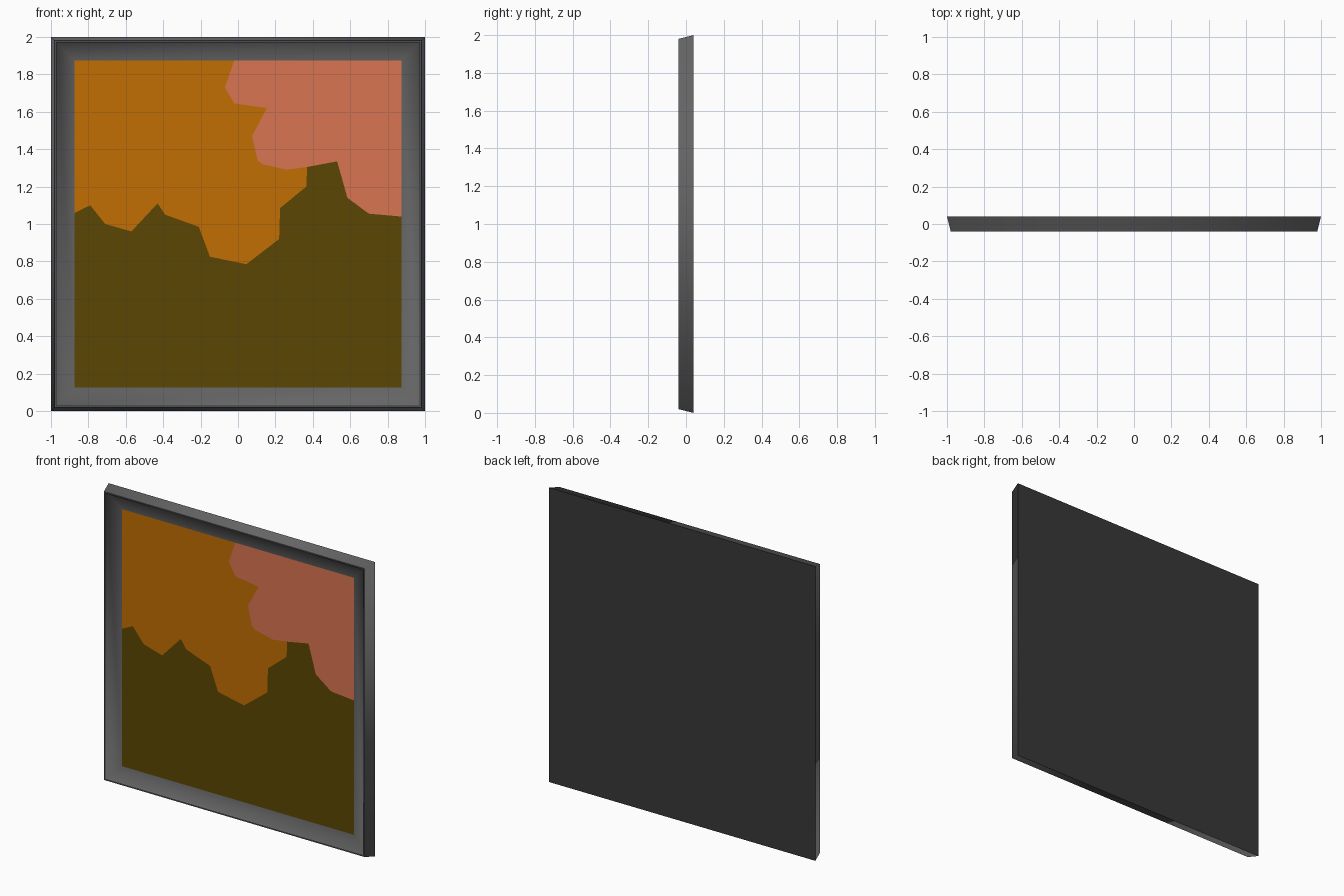
import bpy, bmesh

if "Cube" in bpy.data.objects:
    bpy.data.objects.remove(bpy.data.objects["Cube"])


def material(name, rgb):
    m = bpy.data.materials.new(name)
    m.diffuse_color = (*rgb, 1.0)
    m.use_nodes = True
    m.node_tree.nodes["Principled BSDF"].inputs["Base Color"].default_value = m.diffuse_color
    return m


def finish(bm, name, mats):
    me = bpy.data.meshes.new(name)
    bm.to_mesh(me)
    bm.free()
    for m in mats:
        me.materials.append(m)
    ob = bpy.data.objects.new(name, me)
    bpy.context.collection.objects.link(ob)
    return ob


charcoal = material("charcoal", (0.13, 0.13, 0.13))
backing = material("dark_backing", (0.04, 0.04, 0.04))
orange = material("burnt_orange", (0.54, 0.155, 0.001))
salmon = material("salmon", (0.70, 0.178, 0.084))
olive = material("dark_olive", (0.107, 0.061, 0.001))

CENTRE = 1.0     # height of the picture's middle
INNER = 0.873    # half size of the painted panel
PANEL_Y = 0.0    # depth of the painted panel

# Frame: square rings following the moulding profile (half size, depth)
profile = [(1.0, 0.04), (0.98, -0.04), (0.972, -0.04), (0.966, -0.028), (INNER, PANEL_Y)]
bm = bmesh.new()
rings = [[bm.verts.new((sx * h, y, CENTRE + sz * h))
          for sx, sz in ((-1, -1), (1, -1), (1, 1), (-1, 1))] for h, y in profile]
for a, b in zip(rings, rings[1:]):
    for i in range(4):
        j = (i + 1) % 4
        bm.faces.new((a[i], a[j], b[j], b[i])).smooth = True
# Flat back closes the frame
bm.faces.new(rings[0][::-1]).material_index = 1
# Only the mitred corners blend; the back and the lip stay crisp
for ring in (rings[0], rings[1], rings[2]):
    for i in range(4):
        bm.edges.get((ring[i], ring[(i + 1) % 4])).smooth = False
finish(bm, "frame", [charcoal, backing])

# Painting: three colour fields that share their outlines (x, z)
top, bottom = CENTRE + INNER, CENTRE - INNER
meadow_edge = [(-INNER, 1.06), (-.79, 1.10), (-.71, 1.0), (-.57, .96), (-.43, 1.11),
               (-.39, 1.05), (-.21, .985), (-.15, .825), (.045, .785), (.22, .92),
               (.225, 1.085), (.365, 1.2), (.37, 1.305)]
right_edge = [(.53, 1.335), (.585, 1.14), (.70, 1.055), (INNER, 1.04)]
sky_edge = [(.26, 1.29), (.13, 1.32), (.105, 1.34), (.075, 1.47), (.155, 1.62),
            (-.02, 1.645), (-.07, 1.73), (-.02, top)]
fields = [
    meadow_edge + sky_edge + [(-INNER, top)],
    [meadow_edge[-1]] + right_edge + [(INNER, top)] + sky_edge[::-1],
    [(-INNER, bottom), (INNER, bottom)] + right_edge[::-1] + meadow_edge[::-1],
]
bm = bmesh.new()
shared = {}
for index, outline in enumerate(fields):
    for p in outline:
        if p not in shared:
            shared[p] = bm.verts.new((p[0], PANEL_Y, p[1]))
    face = bm.faces.new([shared[p] for p in outline])
    face.material_index = index
bm.normal_update()
bmesh.ops.triangulate(bm, faces=bm.faces[:])
finish(bm, "painting", [orange, salmon, olive])
